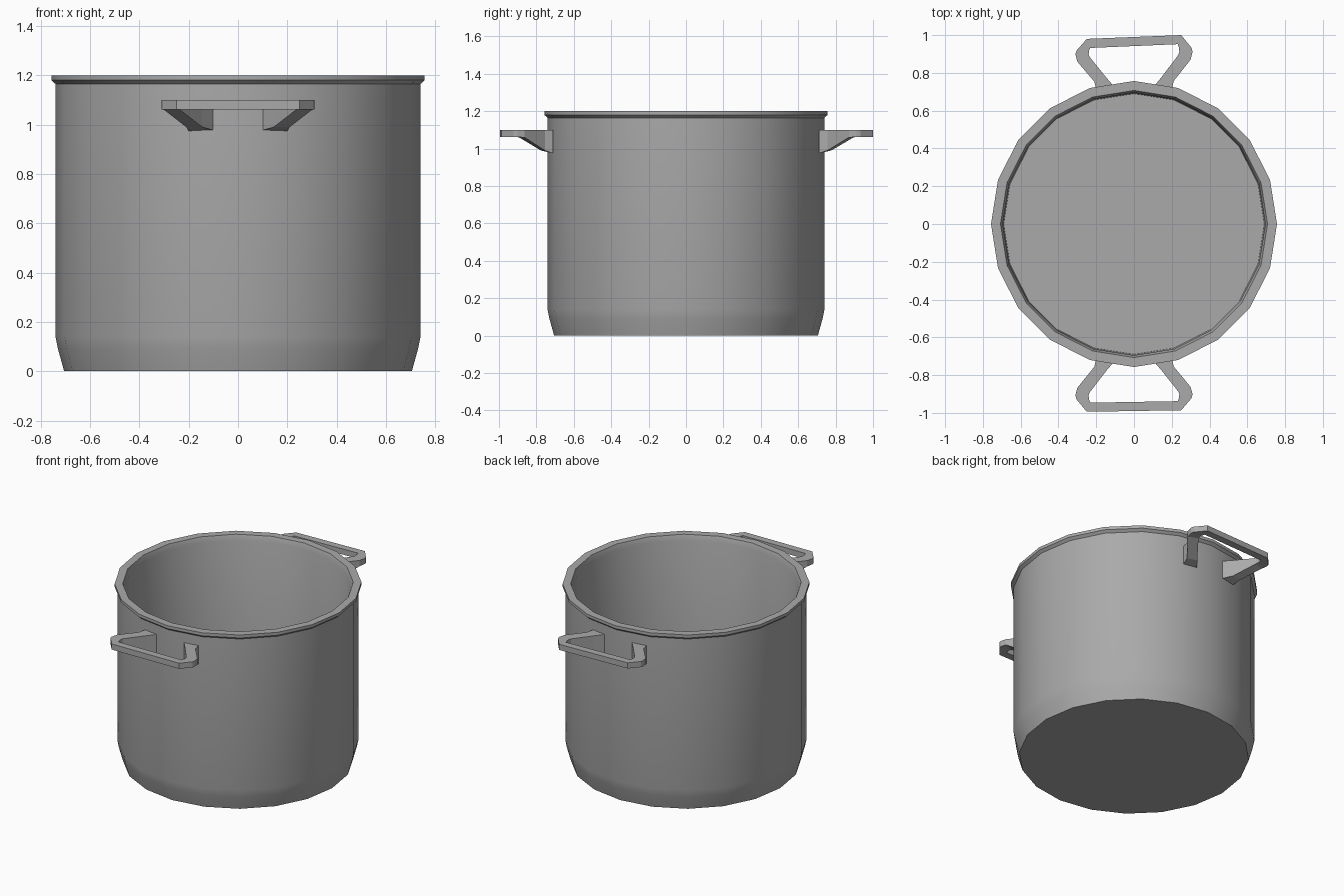
import bpy, bmesh, math

if "Cube" in bpy.data.objects:
    bpy.data.objects.remove(bpy.data.objects["Cube"], do_unlink=True)

SIDES = 20

steel = bpy.data.materials.new("steel grey")
steel.use_nodes = True
steel.diffuse_color = (0.4, 0.4, 0.4, 1)
steel.node_tree.nodes["Principled BSDF"].inputs["Base Color"].default_value = (0.4, 0.4, 0.4, 1)


def finish(bm, name, smooth):
    bmesh.ops.recalc_face_normals(bm, faces=bm.faces)
    mesh = bpy.data.meshes.new(name)
    bm.to_mesh(mesh)
    bm.free()
    mesh.materials.append(steel)
    obj = bpy.data.objects.new(name, mesh)
    bpy.context.collection.objects.link(obj)
    if smooth:
        bpy.ops.object.select_all(action="DESELECT")
        obj.select_set(True)
        bpy.context.view_layer.objects.active = obj
        bpy.ops.object.shade_smooth_by_angle(angle=math.radians(30))
    return obj


def skin(bm, rings, cap=True):
    """Join equal-sized rings of vertices and close both ends."""
    for a, b in zip(rings, rings[1:]):
        n = len(a)
        for i in range(n):
            j = (i + 1) % n
            bm.faces.new((a[i], a[j], b[j], b[i]))
    if cap:
        bm.faces.new(rings[0])
        bm.faces.new(rings[-1])


# Pot: one profile (radius, height) from the base, over the rim, to the inner floor
profile = [(0.705, 0), (0.712, 0.025), (0.73, 0.09), (0.74, 0.14), (0.74, 1.165),
           (0.757, 1.18), (0.757, 1.2), (0.707, 1.2), (0.695, 1.165),
           (0.695, 0.14), (0.69, 0.02)]
bm = bmesh.new()
rings = []
for r, z in profile:
    ring = []
    for i in range(SIDES):
        a = math.tau * i / SIDES
        ring.append(bm.verts.new((r * math.cos(a), r * math.sin(a), z)))
    rings.append(ring)
skin(bm, rings)
finish(bm, "pot_body", True)

# Handles: half of the loop as (outer x, outer y, inner x, inner y, underside z)
TOP = 1.1
half = [(0.20, 0.71, 0.09, 0.71, 0.975),
        (0.21, 0.755, 0.145, 0.775, 0.99),
        (0.30, 0.865, 0.235, 0.89, 1.06),
        (0.31, 0.905, 0.24, 0.905, 1.062),
        (0.305, 0.925, 0.238, 0.925, 1.062),
        (0.25, 0.99, 0.232, 0.942, 1.062)]


def handle(name, side, skew):
    """Wedge-footed loop handle; side is the y direction, skew tilts the grip."""
    bm = bmesh.new()
    path = [(-1, s) for s in half] + [(1, s) for s in reversed(half)]
    rings = []
    for mirror, (ox, oy, ix, iy, low) in path:
        tilt = mirror * skew * (oy - 0.71) / 0.28
        outer = (mirror * ox, side * (oy + tilt))
        inner = (mirror * ix, side * (iy + tilt))
        rings.append([bm.verts.new((*outer, low)), bm.verts.new((*outer, TOP)),
                      bm.verts.new((*inner, TOP)), bm.verts.new((*inner, low))])
    skin(bm, rings)
    finish(bm, name, False)


handle("front_handle", -1, -0.004)
handle("back_handle", 1, 0.01)
